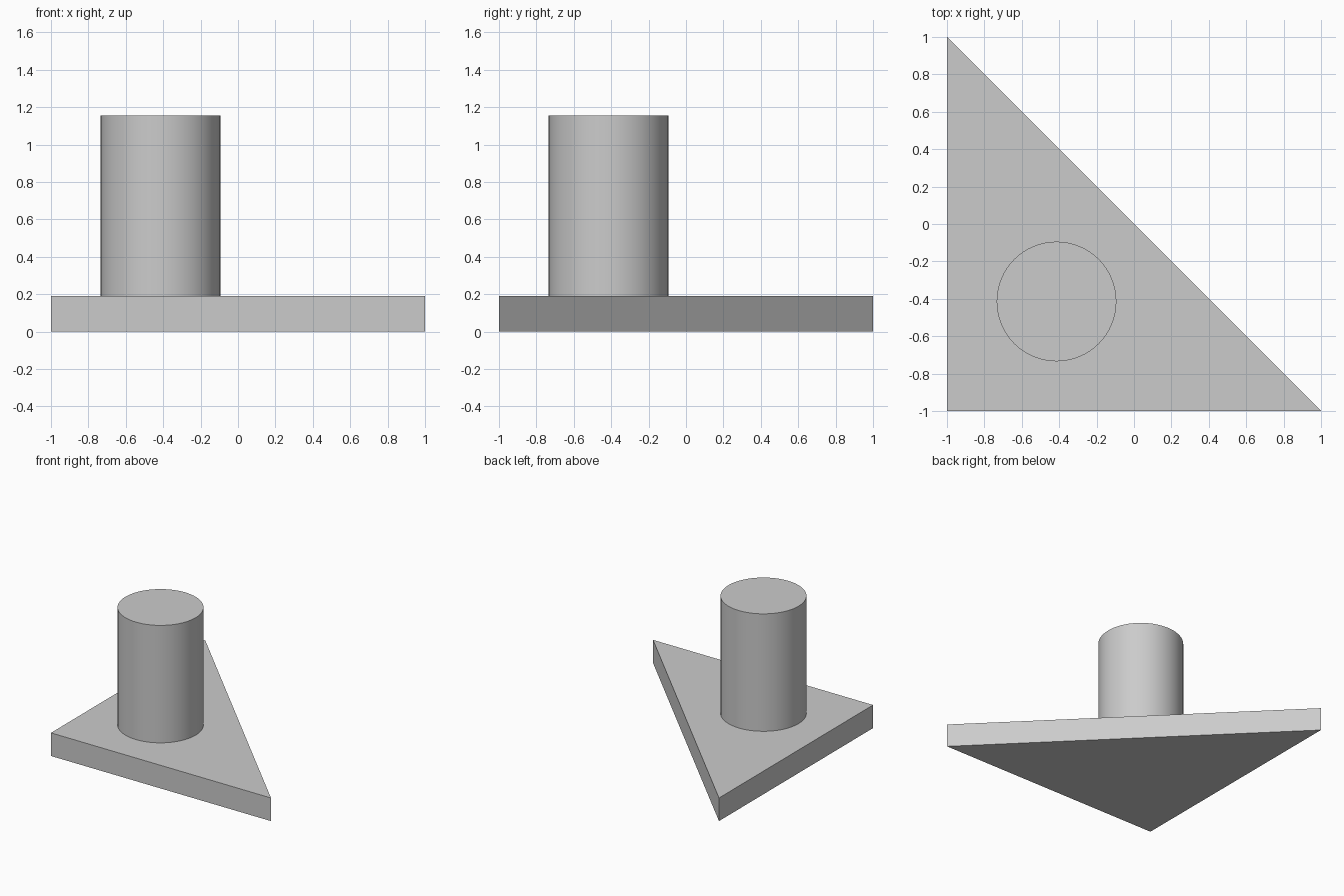
import bpy, bmesh, math

cube = bpy.data.objects.get("Cube")
if cube:
    bpy.data.objects.remove(cube, do_unlink=True)

GREY = (0.6, 0.6, 0.6, 1.0)
BASE_TOP, POST_TOP, POST_RADIUS = 0.19, 1.155, 0.32
POST_CENTRE = 1 - math.sqrt(2)  # incentre of the triangular base

grey = bpy.data.materials.new("light_grey")
grey.use_nodes = True
grey.diffuse_color = GREY
grey.node_tree.nodes["Principled BSDF"].inputs["Base Color"].default_value = GREY


def extruded(name, outline, bottom, top):
    """Closed prism from a counter-clockwise outline."""
    bm = bmesh.new()
    face = bm.faces.new([bm.verts.new((x, y, bottom)) for x, y in outline])
    result = bmesh.ops.extrude_face_region(bm, geom=[face], use_keep_orig=True)
    moved = [g for g in result["geom"] if isinstance(g, bmesh.types.BMVert)]
    bmesh.ops.translate(bm, verts=moved, vec=(0, 0, top - bottom))
    bmesh.ops.recalc_face_normals(bm, faces=bm.faces)
    mesh = bpy.data.meshes.new(name)
    bm.to_mesh(mesh)
    bm.free()
    mesh.materials.append(grey)
    obj = bpy.data.objects.new(name, mesh)
    bpy.context.collection.objects.link(obj)
    return obj


# Right-angled triangular base plate
extruded("triangular_base", [(-1, -1), (1, -1), (-1, 1)], 0, BASE_TOP)

# Round post standing on the plate
segments = 64
circle = [(POST_CENTRE + POST_RADIUS * math.cos(math.tau * i / segments),
           POST_CENTRE + POST_RADIUS * math.sin(math.tau * i / segments))
          for i in range(segments)]
post = extruded("round_post", circle, BASE_TOP, POST_TOP)
bpy.ops.object.select_all(action="DESELECT")
post.select_set(True)
bpy.context.view_layer.objects.active = post
bpy.ops.object.shade_smooth_by_angle(angle=math.radians(30))
